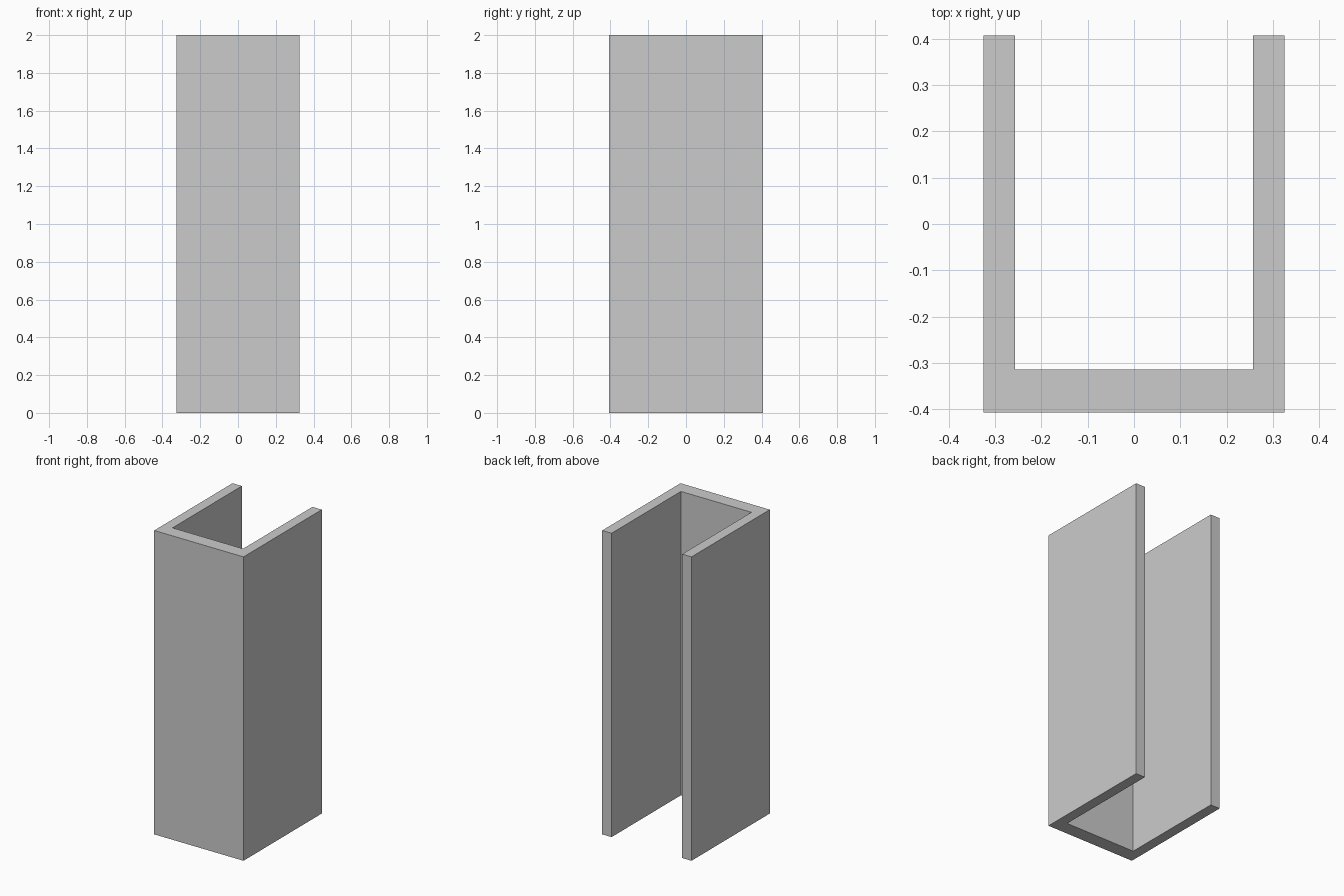
import bpy
import bmesh

if "Cube" in bpy.data.objects:
    bpy.data.objects.remove(bpy.data.objects["Cube"])

HALF_W, HALF_D, HEIGHT = 0.325, 0.407, 2.0
INNER_X, INNER_Y = 0.257, -0.314

# U-shaped cross-section: right half, then mirrored to the left
right = [(HALF_W, -HALF_D), (HALF_W, HALF_D), (INNER_X, HALF_D), (INNER_X, INNER_Y)]
profile = right + [(-x, y) for x, y in reversed(right)]

# Extrude the section upward into the channel
bm = bmesh.new()
base = bm.faces.new([bm.verts.new((x, y, 0)) for x, y in profile])
extruded = bmesh.ops.extrude_face_region(bm, geom=[base], use_keep_orig=True)
top = [v for v in extruded["geom"] if isinstance(v, bmesh.types.BMVert)]
bmesh.ops.translate(bm, verts=top, vec=(0, 0, HEIGHT))
bmesh.ops.recalc_face_normals(bm, faces=bm.faces)

mesh = bpy.data.meshes.new("u_channel")
bm.to_mesh(mesh)
bm.free()
bpy.context.collection.objects.link(bpy.data.objects.new("u_channel", mesh))
